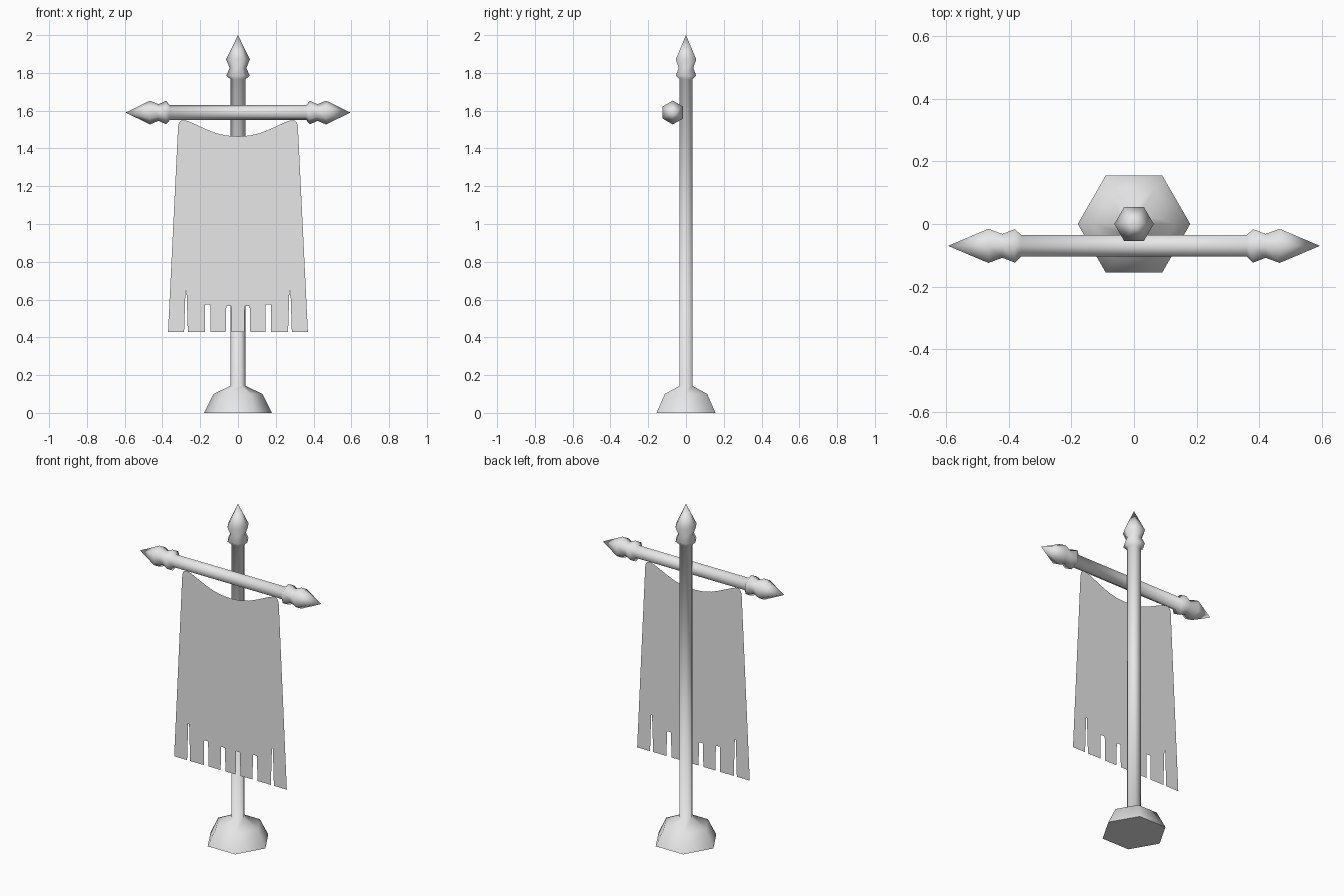
import bpy, bmesh, math
from mathutils import Matrix

cube = bpy.data.objects.get("Cube")
if cube:
    bpy.data.objects.remove(cube, do_unlink=True)

grey = bpy.data.materials.new("plain grey")
grey.use_nodes = True
grey.diffuse_color = (0.8, 0.8, 0.8, 1)
grey.node_tree.nodes["Principled BSDF"].inputs["Base Color"].default_value = (0.8, 0.8, 0.8, 1)


def add_object(name, bm):
    mesh = bpy.data.meshes.new(name)
    bm.to_mesh(mesh)
    bm.free()
    mesh.materials.append(grey)
    obj = bpy.data.objects.new(name, mesh)
    bpy.context.collection.objects.link(obj)
    return obj


def lathe(name, profile, matrix=Matrix(), sides=6):
    """Spin (radius, height) points around z; a zero radius makes a tip, other ends are capped."""
    bm = bmesh.new()
    rings = []
    for r, z in profile:
        count = sides if r else 1
        rings.append([bm.verts.new((r * math.cos(math.tau * i / sides),
                                    r * math.sin(math.tau * i / sides), z)) for i in range(count)])
    for low, high in zip(rings, rings[1:]):
        for i in range(sides):
            j = (i + 1) % sides
            quad = [low[i % len(low)], low[j % len(low)], high[j % len(high)], high[i % len(high)]]
            bm.faces.new(list(dict.fromkeys(quad)))
    for ring in (rings[0], rings[-1]):
        if len(ring) > 1:
            bm.faces.new(ring)
    bmesh.ops.recalc_face_normals(bm, faces=bm.faces)
    bm.transform(matrix)
    obj = add_object(name, bm)
    bpy.ops.object.select_all(action='DESELECT')
    bpy.context.view_layer.objects.active = obj
    obj.select_set(True)
    bpy.ops.object.shade_smooth_by_angle(angle=math.radians(65))
    return obj


# Spear-shaped finial: (radius, distance from the tip)
ROD = 0.04
FINIAL = [(ROD, 0.234), (0.062, 0.214), (0.044, 0.174), (0.063, 0.129), (0, 0)]

# Pole with flared foot and finial
lathe("pole", [(0.18, 0), (0.13, 0.1), (ROD, 0.143)] + [(r, 2 - d) for r, d in FINIAL])

# Crossbar in front of the pole, a finial at each end
BAR_Y, BAR_Z, HALF = -0.07, 1.59, 0.595
end = [(r, HALF - d) for r, d in FINIAL]
lathe("crossbar", [(r, -x) for r, x in reversed(end)] + end,
      Matrix.Translation((0, BAR_Y, BAR_Z)) @ Matrix.Rotation(math.pi / 2, 4, 'Y'))

# Banner: half outline from the top middle to the hem, with slits, then mirrored
HEM = 0.427
half = [(0.06, 1.468), (0.12, 1.482), (0.17, 1.502), (0.22, 1.525), (0.26, 1.543),
        (0.28, 1.549), (0.30, 1.548), (0.312, 1.537), (0.317, 1.515), (0.37, HEM)]
# Slits: inner and outer x at the hem, inner and outer x at the top, top height
for a, b, c, d, top in [(0.265, 0.285, 0.272, 0.278, 0.645),
                        (0.145, 0.176, 0.147, 0.175, 0.575),
                        (0.034, 0.065, 0.036, 0.062, 0.566)]:
    half += [(b, HEM), (d, top), (c, top), (a, HEM)]
outline = [(0, 1.464)] + half + [(-x, z) for x, z in reversed(half)]
bm = bmesh.new()
face = bm.faces.new([bm.verts.new((x, BAR_Y, z)) for x, z in outline])
face.normal_update()
if face.normal.y > 0:
    face.normal_flip()
bmesh.ops.triangulate(bm, faces=bm.faces)
add_object("banner", bm)
